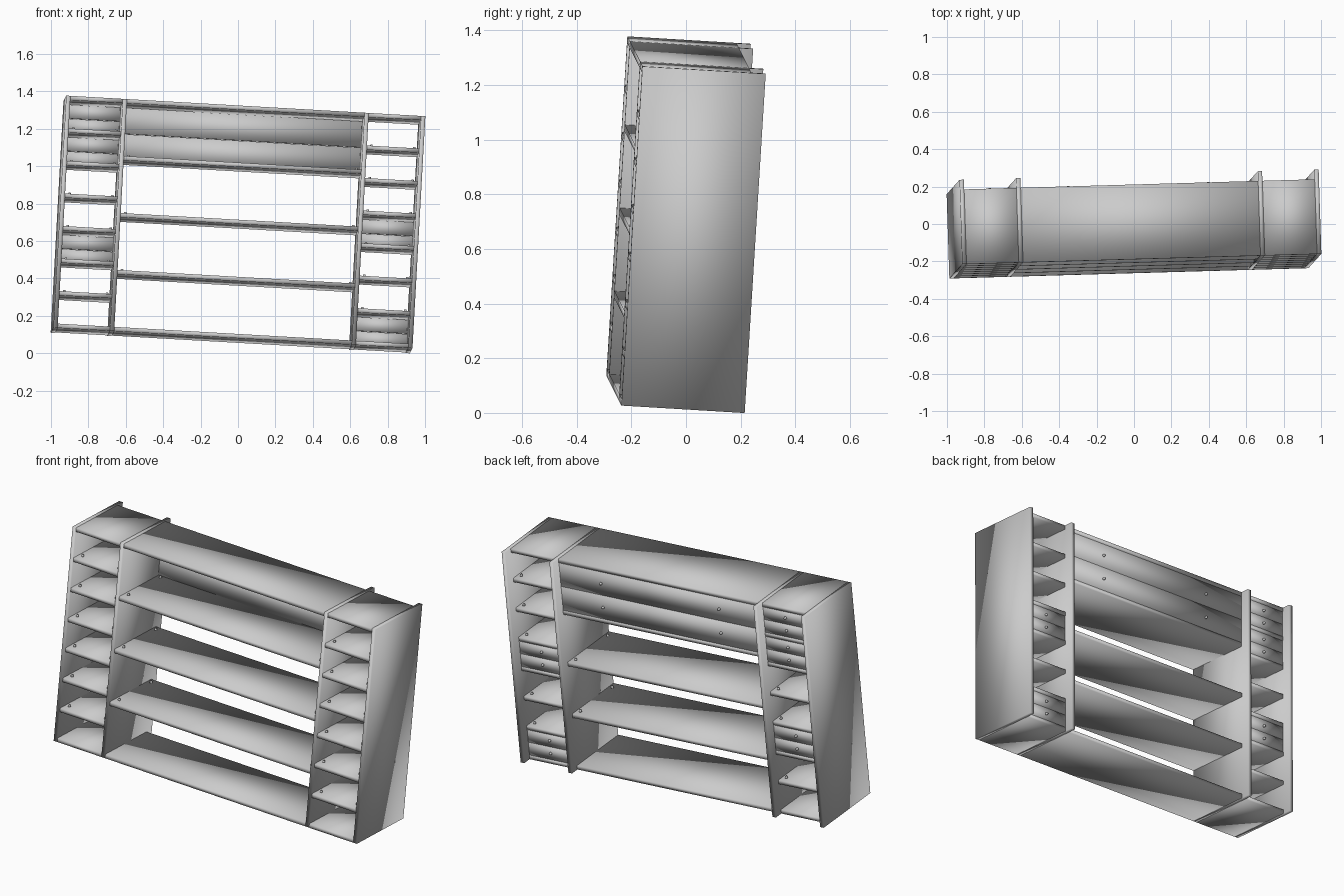
import bpy
import bmesh
from math import radians
from mathutils import Matrix, Euler

cube = bpy.data.objects.get("Cube")
if cube:
    bpy.data.objects.remove(cube, do_unlink=True)

# Overall sizes of the bookcase
WIDTH, DEPTH, HEIGHT = 1.924, 0.452, 1.245
BOARD = 0.023            # plank thickness
SHELF_DEPTH = 0.40       # shelves stop short of the panel backs
INNER = 0.6475           # centre of the inner uprights
OUTER = (WIDTH - BOARD) / 2
FRONT = -DEPTH / 2

# The whole bookcase leans slightly
LEAN = (Matrix.Translation((0, 0, 0.6885))
        @ Euler((radians(-3.45), radians(3.28), radians(1.65))).to_matrix().to_4x4()
        @ Matrix.Translation((0, 0, -HEIGHT / 2)))

grey = bpy.data.materials.new("plain grey")
grey.use_nodes = True
grey.diffuse_color = (0.6, 0.6, 0.6, 1)
grey.node_tree.nodes["Principled BSDF"].inputs["Base Color"].default_value = (0.6, 0.6, 0.6, 1)


def finish(name, bm):
    for face in bm.faces:
        face.smooth = True
    mesh = bpy.data.meshes.new(name)
    bm.to_mesh(mesh)
    bm.free()
    mesh.materials.append(grey)
    obj = bpy.data.objects.new(name, mesh)
    obj.matrix_world = LEAN
    bpy.context.scene.collection.objects.link(obj)


def plank(name, x, y, z):
    """Box given by its (low, high) range on each axis."""
    bm = bmesh.new()
    spans = (x, y, z)
    size = [hi - lo for lo, hi in spans]
    mid = [(hi + lo) / 2 for lo, hi in spans]
    bmesh.ops.create_cube(bm, size=1, matrix=Matrix.Translation(mid) @ Matrix.Diagonal((*size, 1)))
    finish(name, bm)


def pegs(name, places, turn=0):
    """Small round heads, upright or turned to face the back."""
    bm = bmesh.new()
    for place in places:
        bmesh.ops.create_cone(bm, cap_ends=True, segments=12, radius1=0.008, radius2=0.006, depth=0.012,
                              matrix=Matrix.Translation(place) @ Matrix.Rotation(radians(turn), 4, "X"))
    finish(name, bm)


def bay(name, x, levels, closed, screw_xs):
    """A column of evenly spaced shelves; closed lists the gaps with back boards, from the top."""
    step = (HEIGHT - BOARD) / levels
    back = FRONT + SHELF_DEPTH
    for i in range(levels + 1):
        z = i * step
        plank(f"{name}_shelf", x, (FRONT, back), (z, z + BOARD))
        if 0 < i < levels:
            pegs(f"{name}_shelf_pegs", [(px, py, z + BOARD + 0.004)
                                        for px in (x[0] + 0.025, x[1] - 0.025)
                                        for py in (FRONT + 0.05, back - 0.04)])
    # Two back boards fill each closed gap
    for gap in closed:
        low = (levels - 1 - gap) * step + BOARD
        half = (step - BOARD) / 2
        for k in range(2):
            z = low + k * half
            plank(f"{name}_back_board", x, (back - 0.022, back - 0.002), (z + 0.001, z + half - 0.001))
            pegs(f"{name}_board_screws", [(sx, back + 0.002, z + half / 2) for sx in screw_xs], -90)


# Uprights
for side, sign in (("left", 1), ("right", -1)):
    for kind, x in (("outer", OUTER), ("inner", INNER)):
        cx = sign * x
        plank(f"{side}_{kind}_upright", (cx - BOARD / 2, cx + BOARD / 2), (FRONT, -FRONT), (0, HEIGHT))

# Wide middle bay and the two narrow side bays
a, b = INNER + BOARD / 2, OUTER - BOARD / 2
mid = (a + b) / 2
bay("middle", (-INNER + BOARD / 2, INNER - BOARD / 2), 4, [0], (-0.375, 0.375))
bay("right", (-b, -a), 7, [0, 1, 4], (-mid,))
bay("left", (a, b), 7, [3, 6], (mid,))
